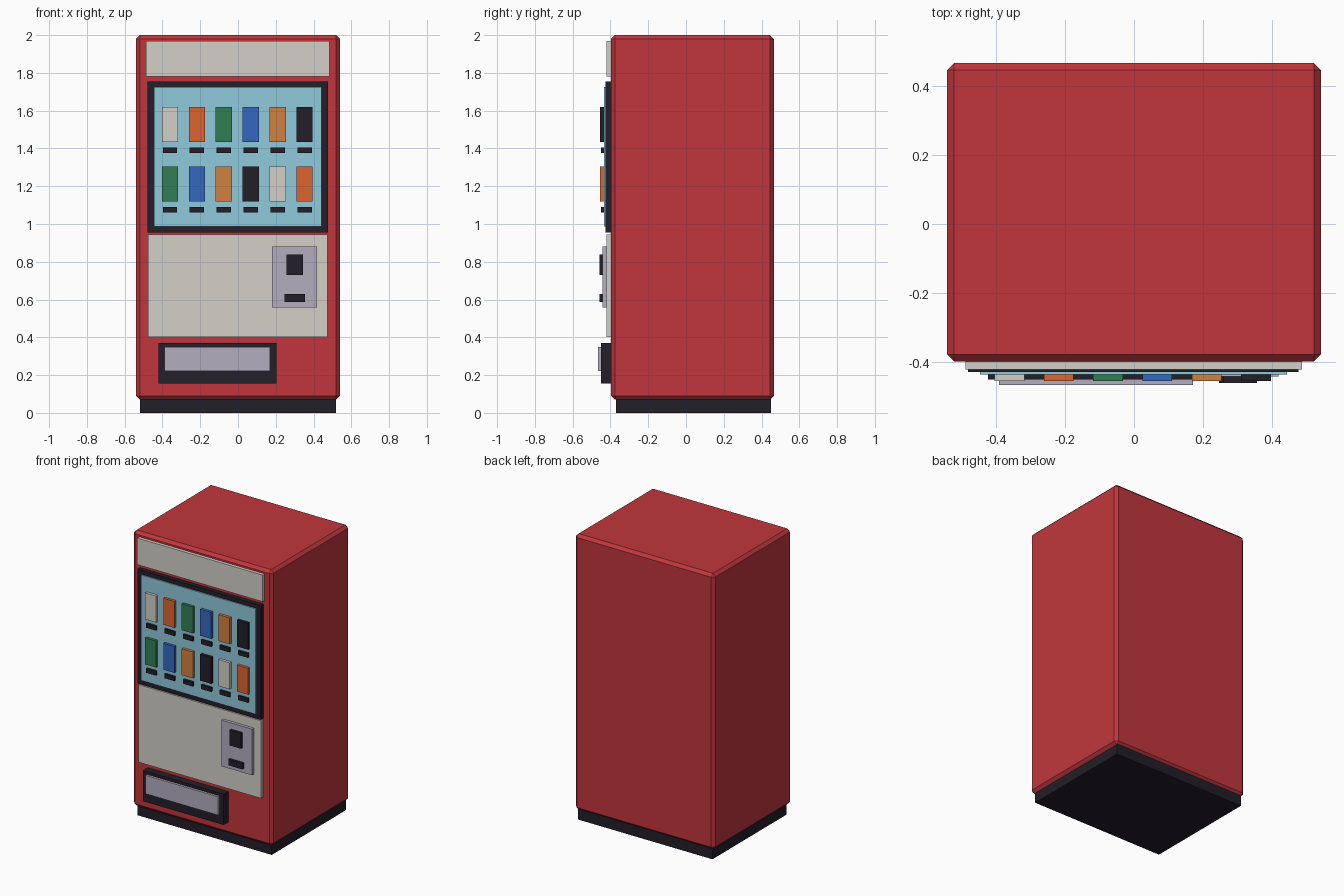
import bpy, bmesh

if "Cube" in bpy.data.objects:
    bpy.data.objects.remove(bpy.data.objects["Cube"])

def material(name, hexcode):
    # sRGB hex to linear diffuse colour
    c = [int(hexcode[i:i + 2], 16) / 255 for i in (0, 2, 4)]
    c = [v / 12.92 if v <= 0.04045 else ((v + 0.055) / 1.055) ** 2.4 for v in c]
    m = bpy.data.materials.new(name)
    m.diffuse_color = (*c, 1)
    m.use_nodes = True
    m.node_tree.nodes["Principled BSDF"].inputs["Base Color"].default_value = m.diffuse_color
    return m

RED = material("red", "C0363C")
DARK = material("dark", "221E28")
CREAM = material("cream", "D4D0C8")
GLASS = material("glass_blue", "90CADC")
STEEL = material("steel", "B4AEBE")
ORANGE = material("orange", "DE6430")
GREEN = material("green", "327E54")
BLUE = material("blue", "3468C0")
TAN = material("tan", "D08040")

def box(name, x0, x1, y0, y1, z0, z1, mat, chamfer=0):
    me = bpy.data.meshes.new(name)
    bm = bmesh.new()
    bmesh.ops.create_cube(bm, size=1)
    for v in bm.verts:
        v.co = (x1 if v.co.x > 0 else x0,
                y1 if v.co.y > 0 else y0,
                z1 if v.co.z > 0 else z0)
    if chamfer:
        bmesh.ops.bevel(bm, geom=bm.edges[:], offset=chamfer, segments=1,
                        affect='EDGES')
    bm.to_mesh(me)
    bm.free()
    me.materials.append(mat)
    ob = bpy.data.objects.new(name, me)
    bpy.context.collection.objects.link(ob)
    return ob

# Cabinet and plinth
box("cabinet", -0.54, 0.54, -0.397, 0.465, 0.07, 2.0, RED, 0.02)
box("plinth", -0.52, 0.52, -0.37, 0.45, 0, 0.08, DARK)

# Front panels
box("header_panel", -0.487, 0.485, -0.42, -0.38, 1.782, 1.968, CREAM)
box("lower_panel", -0.477, 0.473, -0.42, -0.38, 0.402, 0.945, CREAM)

# Display window
box("window_frame", -0.48, 0.476, -0.427, -0.38, 0.955, 1.755, DARK)
box("window_pane", -0.445, 0.442, -0.435, -0.41, 0.988, 1.726, GLASS)

# Two rows of drinks with a selection button under each
rows = [(1.12, [GREEN, BLUE, TAN, DARK, CREAM, ORANGE]),
        (1.435, [CREAM, ORANGE, GREEN, BLUE, TAN, DARK])]
for r, (z, colours) in enumerate(rows):
    for i, mat in enumerate(colours):
        x = -0.36 + i * 0.1425
        box(f"drink_{r}_{i}", x - 0.043, x + 0.043, -0.454, -0.43, z, z + 0.185, mat)
        box(f"button_{r}_{i}", x - 0.038, x + 0.038, -0.449, -0.43, z - 0.06, z - 0.03, DARK)

# Payment panel
box("payment_panel", 0.18, 0.418, -0.441, -0.41, 0.557, 0.88, STEEL)
box("note_slot", 0.257, 0.345, -0.459, -0.43, 0.73, 0.838, DARK)
box("coin_slot", 0.246, 0.355, -0.459, -0.43, 0.588, 0.63, DARK)

# Delivery tray and flap
box("delivery_tray", -0.422, 0.203, -0.449, -0.38, 0.155, 0.37, DARK)
box("delivery_flap", -0.39, 0.17, -0.465, -0.43, 0.221, 0.35, STEEL)
